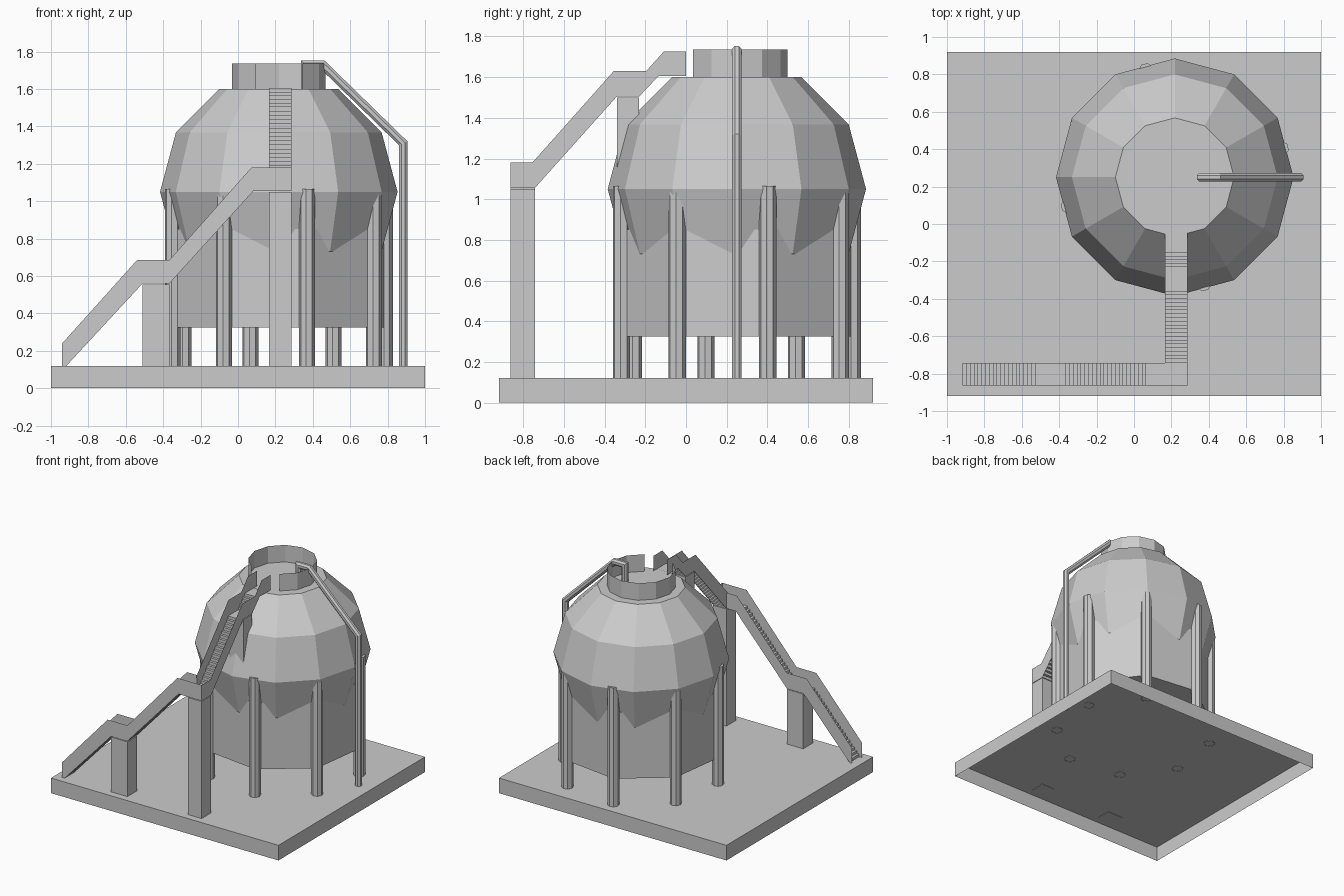
import bpy, bmesh
from math import sin, cos, radians
from mathutils import Vector

cube = bpy.data.objects.get("Cube")
if cube:
    bpy.data.objects.remove(cube)

grey = bpy.data.materials.new("plain_grey")
grey.use_nodes = True
grey.diffuse_color = (0.6, 0.6, 0.6, 1)
grey.node_tree.nodes["Principled BSDF"].inputs["Base Color"].default_value = (0.6, 0.6, 0.6, 1)

CX, CY = 0.218, 0.25          # tank axis
DECK = 0.12                   # top of the base slab
X0, X1 = 0.165, 0.285         # upper stair sides
Y0, Y1 = -0.864, -0.743       # lower stair sides


def finish(name, bm, closed=True):
    if closed:
        bmesh.ops.recalc_face_normals(bm, faces=bm.faces)
    mesh = bpy.data.meshes.new(name)
    bm.to_mesh(mesh)
    bm.free()
    mesh.materials.append(grey)
    obj = bpy.data.objects.new(name, mesh)
    bpy.context.collection.objects.link(obj)
    return obj


def lathe(name, profile, sides, turn=0, centre=(CX, CY), caps=(True, True), skip=()):
    """Stack of rings from (radius, z) pairs; skip leaves out side columns."""
    bm = bmesh.new()
    rings = []
    for r, z in profile:
        angles = [radians(turn + 360 * i / sides) for i in range(sides)]
        rings.append([bm.verts.new((centre[0] + r * cos(a), centre[1] + r * sin(a), z))
                      for a in angles])
    for low, high in zip(rings, rings[1:]):
        for i in range(sides):
            if i not in skip:
                j = (i + 1) % sides
                bm.faces.new((low[i], low[j], high[j], high[i]))
    if caps[0]:
        bm.faces.new(rings[0][::-1])
    if caps[1]:
        bm.faces.new(rings[-1])
    bmesh.ops.delete(bm, geom=[v for v in bm.verts if not v.link_faces], context='VERTS')
    return finish(name, bm, closed=not skip)


def box(name, low, high, open_bottom=False):
    bm = bmesh.new()
    bmesh.ops.create_cube(bm, size=1)
    low, high = Vector(low), Vector(high)
    for v in bm.verts:
        v.co = (low + high) / 2 + v.co * (high - low)
    if open_bottom:
        bm.normal_update()
        floor = [f for f in bm.faces if f.normal.z < -0.5]
        bmesh.ops.delete(bm, geom=floor, context='FACES_ONLY')
    return finish(name, bm)


def along_x(u, side, z):
    return (u, side, z)


def along_y(u, side, z):
    return (side, u, z)


def panel(name, outline, place, side):
    bm = bmesh.new()
    bm.faces.new([bm.verts.new(place(u, side, z)) for u, z in outline])
    return finish(name, bm, closed=False)


def steps(start, end, count):
    """Sawtooth path of risers and treads."""
    (u, z), (u2, z2) = start, end
    run, rise = (u2 - u) / count, (z2 - z) / count
    path = [start]
    for i in range(count):
        path += [(u + run * i, z + rise * (i + 1)), (u + run * (i + 1), z + rise * (i + 1))]
    return path


def ribbon(name, path, place, a, b):
    bm = bmesh.new()
    rows = [(bm.verts.new(place(u, a, z)), bm.verts.new(place(u, b, z))) for u, z in path]
    for p, q in zip(rows, rows[1:]):
        bm.faces.new((p[0], p[1], q[1], q[0]))
    return finish(name, bm)


# Base slab, open underneath
box("base_slab", (-1, -0.92, 0), (1, 0.92, DECK), open_bottom=True)

# Faceted dome, made of rings every thirty degrees
R, CZ = 0.635, 1.05
dome = [(R * cos(radians(t)), CZ + R * sin(radians(t))) for t in (-60, -30, 0, 30, 60)]
lathe("dome", dome, 12)

# Collar wall around the roof, open where the stairs arrive
lathe("roof_collar", [(0.249, 1.6), (0.249, 1.735)], 12, caps=(False, False), skip=(8, 9))

# Eight-sided lower tank with a leg at each corner
lathe("lower_tank", [(0.587, 0.325), (0.587, 0.85)], 8, turn=15)
for i in range(8):
    deg = 15 + 45 * i
    spot = (CX + 0.587 * cos(radians(deg)), CY + 0.587 * sin(radians(deg)))
    lathe(f"leg_{i + 1}", [(0.043, DECK - 0.003), (0.043, 1.065)], 8, turn=deg + 22.5,
          centre=spot, caps=(False, True))

# Bent pipe from the roof to the slab, with mitred corners
path = [Vector((x, CY, z)) for x, z in
        ((0.36, 1.59), (0.36, 1.73), (0.452, 1.73), (0.883, 1.31), (0.883, DECK - 0.003))]
bm = bmesh.new()
rings = []
for i, p in enumerate(path):
    d_in = (p - path[max(i - 1, 0)]).normalized()
    d_out = (path[min(i + 1, len(path) - 1)] - p).normalized()
    tangent = (d_in + d_out).normalized()
    across = tangent.cross(Vector((0, 1, 0)))
    stretch = 1 / tangent.dot(d_out if d_out.length else d_in)
    rings.append([bm.verts.new(p + 0.025 * (across * stretch * cos(a) + Vector((0, sin(a), 0))))
                  for a in (radians(22.5 + 45 * k) for k in range(8))])
for p, q in zip(rings, rings[1:]):
    for k in range(8):
        bm.faces.new((p[k], p[k - 1], q[k - 1], q[k]))
finish("pipe", bm)

# Stair pillars
box("low_pillar", (-0.51, Y0, DECK - 0.003), (-0.367, Y1, 0.555))
box("corner_pillar", (X0, Y0, DECK - 0.003), (X1, Y1, 1.05))
box("dome_pillar", (X0, -0.34, 1.1), (X1, -0.23, 1.5))

# Lower stairs: two flights with a landing, then the corner landing
foot, mid_a, mid_b, top = (-0.917, DECK), (-0.51, 0.56), (-0.367, 0.56), (0.083, 1.055)
ribbon("lower_stairs", steps(foot, mid_a, 20) + steps(mid_b, top, 22) + [(X1, 1.055)],
       along_x, Y0, Y1)
for name, side, end in (("lower_front_panel", Y0, X1), ("lower_back_panel", Y1, X0)):
    panel(name, [(-0.94, DECK), foot, mid_a, mid_b, top, (end, 1.055), (end, 1.18),
                 (0.072, 1.18), (-0.367, 0.685), (-0.54, 0.685), (-0.94, 0.24)], along_x, side)

# Upper stairs: long flight, landing, short flight onto the roof
foot, mid_a, mid_b, top = (Y1, 1.055), (-0.34, 1.505), (-0.23, 1.505), (-0.135, 1.605)
ribbon("upper_stairs", steps(foot, mid_a, 20) + steps(mid_b, top, 5) + [(-0.04, 1.605)],
       along_y, X0, X1)
for name, side, start in (("upper_right_panel", X0, Y1), ("upper_left_panel", X1, Y0)):
    outline = [foot, mid_a, mid_b, top, (0, 1.605), (0, 1.725), (-0.11, 1.725),
               (-0.195, 1.63), (-0.355, 1.63), (-0.755, 1.18)]
    if start == Y0:
        outline += [(Y0, 1.18), (Y0, 1.055)]
    panel(name, outline, along_y, side)
